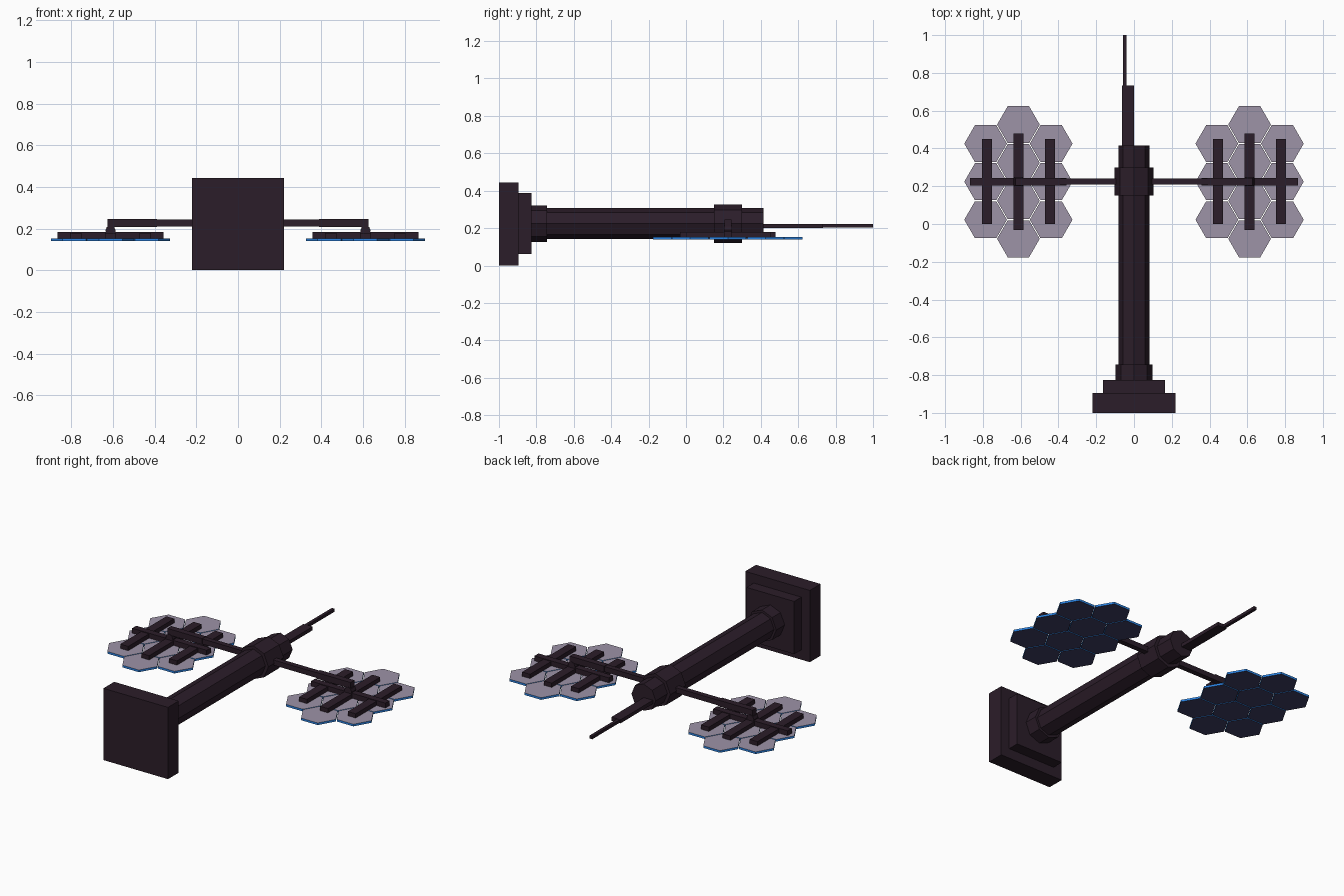
import bpy, bmesh, math
from mathutils import Matrix

if "Cube" in bpy.data.objects:
    bpy.data.objects.remove(bpy.data.objects["Cube"])


def srgb(r, g, b):
    f = lambda c: (c / 255 / 12.92) if c < 10 else ((c / 255 + 0.055) / 1.055) ** 2.4
    return (f(r), f(g), f(b), 1.0)


def material(name, col):
    m = bpy.data.materials.new(name)
    m.diffuse_color = col
    m.use_nodes = True
    m.node_tree.nodes["Principled BSDF"].inputs["Base Color"].default_value = m.diffuse_color
    return m


DARK = material("dark plum metal", srgb(43, 29, 41))
BACK = material("mauve panel back", srgb(157, 147, 167))
RIM = material("blue panel rim", srgb(48, 145, 250))
CELL = material("navy solar cell", srgb(62, 62, 98))
CZ = 0.224   # height of the main axis
ARM_Y = 0.225


def finish(name, bm, mats):
    bmesh.ops.recalc_face_normals(bm, faces=bm.faces)
    me = bpy.data.meshes.new(name)
    bm.to_mesh(me)
    bm.free()
    for m in mats:
        me.materials.append(m)
    ob = bpy.data.objects.new(name, me)
    bpy.context.collection.objects.link(ob)
    return ob


def add_box(bm, x, y, z):
    """Box from (min, max) ranges."""
    r = (x, y, z)
    size = [b - a for a, b in r]
    mid = [(a + b) / 2 for a, b in r]
    bmesh.ops.create_cube(bm, size=1, matrix=Matrix.Translation(mid) @ Matrix.Diagonal((*size, 1)))


def box(name, x, y, z):
    bm = bmesh.new()
    add_box(bm, x, y, z)
    return finish(name, bm, [DARK])


def octagon(name, r, y0, y1, x=0, z=CZ):
    """Eight-sided prism along y, corners on the axes."""
    bm = bmesh.new()
    mat = Matrix.Translation((x, (y0 + y1) / 2, z)) @ Matrix.Rotation(math.pi / 2, 4, 'X')
    bmesh.ops.create_cone(bm, cap_ends=True, segments=8, radius1=r, radius2=r,
                          depth=y1 - y0, matrix=mat)
    return finish(name, bm, [DARK])


# Stepped mounting base
box("base_plate", (-0.221, 0.221), (-1.0, -0.895), (0.0, 0.444))
box("base_step", (-0.163, 0.163), (-0.895, -0.825), (CZ - 0.163, CZ + 0.163))
octagon("base_collar", 0.098, -0.825, -0.743)

# Main boom, hub and antenna
octagon("main_boom", 0.083, -0.743, 0.415)
octagon("arm_hub", 0.103, 0.15, 0.30)
box("antenna_base", (-0.064, -0.001), (0.40, 0.732), (0.201, 0.223))
box("antenna_tip", (-0.058, -0.039), (0.72, 1.0), (0.203, 0.221))

# Cross arm through the hub
box("cross_arm", (-0.42, 0.42), (0.208, 0.240), (0.211, 0.243))

for side, s in (("left", -1), ("right", 1)):
    cx = s * 0.612
    span = lambda a, b: tuple(sorted((s * a, s * b)))

    # Arm sleeve and pivot
    box(side + "_arm_sleeve", span(0.39, 0.627), (0.205, 0.243), (0.208, 0.246))
    octagon(side + "_pivot", 0.025, 0.202, 0.246, x=cx, z=0.190)

    # Support frame: one cross bar, three long bars
    bm = bmesh.new()
    add_box(bm, (cx - 0.255, cx + 0.255), (0.204, 0.244), (0.148, 0.183))
    for k, (y0, y1) in zip((-1, 0, 1), ((0.0, 0.451), (-0.033, 0.478), (0.0, 0.451))):
        x = cx + k * 0.167
        add_box(bm, (x - 0.027, x + 0.027), (y0, y1), (0.148, 0.179))
    finish(side + "_panel_frame", bm, [DARK])

    # Ten hexagonal tiles: columns of 3, 4, 3
    bm = bmesh.new()
    for col, count in ((-1, 3), (0, 4), (1, 3)):
        for i in range(count):
            y = ARM_Y - 0.001 + (i - (count - 1) / 2) * 0.2015
            mat = Matrix.Translation((cx + col * 0.1735, y, 0.146)) @ Matrix.Rotation(math.pi / 6, 4, 'Z')
            bmesh.ops.create_cone(bm, cap_ends=True, segments=6, radius1=0.113,
                                  radius2=0.113, depth=0.013, matrix=mat)
    bmesh.ops.recalc_face_normals(bm, faces=bm.faces)
    for f in bm.faces:
        f.material_index = 0 if f.normal.z > 0.5 else 2 if f.normal.z < -0.5 else 1
    finish(side + "_solar_panel", bm, [BACK, RIM, CELL])
